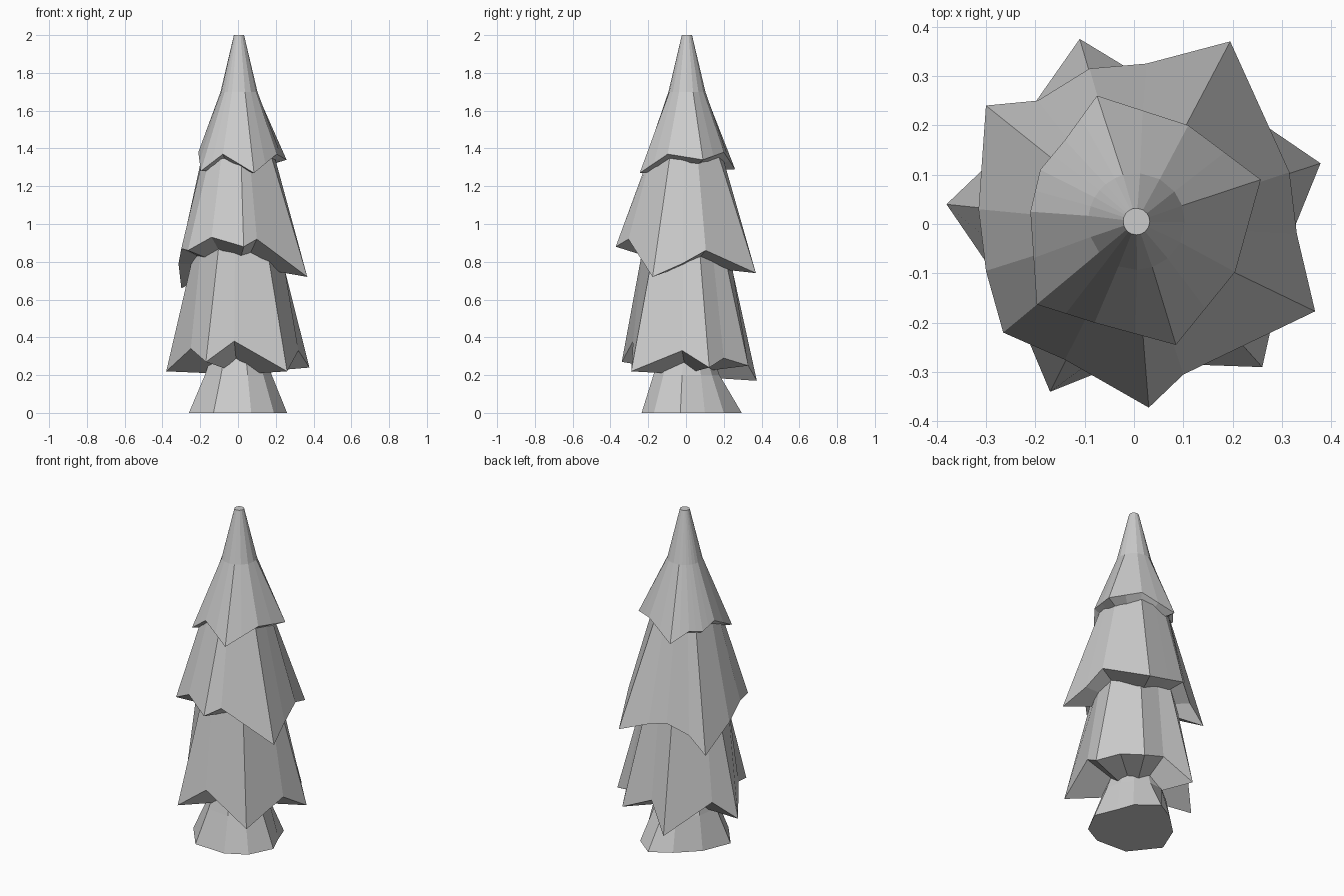
import bpy
import math

if "Cube" in bpy.data.objects:
    bpy.data.objects.remove(bpy.data.objects["Cube"])


def loft(name, rings, cap_start=False, cap_end=False):
    """Skin matching closed rings with flat quads."""
    n = len(rings[0])
    verts = [p for ring in rings for p in ring]
    faces = []
    for r in range(len(rings) - 1):
        a, b = r * n, (r + 1) * n
        for i in range(n):
            j = (i + 1) % n
            faces.append((a + i, a + j, b + j, b + i))
    if cap_start:
        faces.append(tuple(reversed(range(n))))
    if cap_end:
        last = (len(rings) - 1) * n
        faces.append(tuple(range(last, last + n)))
    mesh = bpy.data.meshes.new(name)
    mesh.from_pydata(verts, [], faces)
    mesh.update()
    obj = bpy.data.objects.new(name, mesh)
    bpy.context.collection.objects.link(obj)
    return obj


def round_ring(rim, radius, z, cx=0.0, cy=0.0):
    """Circle ring at the same angles as the rim points."""
    out = []
    for x, y, _ in rim:
        a = math.atan2(y, x)
        out.append((cx + radius * math.cos(a), cy + radius * math.sin(a), z))
    return out


def with_midpoints(rim):
    """Double the rim points so the rings above come out rounder."""
    out = []
    for p, q in zip(rim, rim[1:] + rim[:1]):
        out += [p, tuple((a + b) / 2 for a, b in zip(p, q))]
    return out


def tier(name, rim, inner, uppers, cap=False, offset=(0, 0)):
    """Star-rimmed skirt: underside ring, jagged rim, tapering wall."""
    r_in, z_in = inner
    under = [(x, y, (z_in + rz) / 2)
             for (x, y, _), (_, _, rz) in zip(round_ring(rim, r_in, z_in), rim)]
    rings = [under, rim] + [round_ring(rim, r, z, *offset) for r, z in uppers]
    loft(name, rings, cap_end=cap)


# Flared trunk with an uneven foot
foot = [(0.26, -0.03, 0), (0.205, 0.1, 0), (0.17, 0.2, 0), (0.05, 0.295, 0),
        (-0.07, 0.225, 0), (-0.19, 0.11, 0), (-0.26, -0.06, 0),
        (-0.13, -0.225, 0), (0.07, -0.235, 0), (0.19, -0.17, 0)]
loft("trunk", [foot, round_ring(foot, 0.18, 0.2), round_ring(foot, 0.145, 0.3)],
     cap_start=True)

# Lower branches
tier("lower_branches",
     [(0.378, 0.123, 0.24), (0.265, 0.2, 0.29), (0.2, 0.33, 0.25),
      (0.03, 0.29, 0.32), (-0.11, 0.375, 0.17), (-0.275, 0.14, 0.33),
      (-0.38, 0.04, 0.22), (-0.25, -0.15, 0.34), (-0.17, -0.34, 0.27),
      (-0.02, -0.28, 0.38), (0.26, -0.29, 0.22), (0.32, -0.02, 0.33)],
     (0.15, 0.2), [(0.228, 0.88)])

# Middle branches
tier("middle_branches",
     [(0.367, -0.177, 0.72), (0.33, -0.02, 0.79), (0.315, 0.105, 0.86),
      (0.195, 0.37, 0.74), (0.025, 0.325, 0.8), (-0.09, 0.315, 0.83),
      (-0.195, 0.25, 0.76), (-0.30, 0.24, 0.66), (-0.315, 0.03, 0.79),
      (-0.30, -0.095, 0.87), (-0.265, -0.22, 0.86), (-0.14, -0.275, 0.93),
      (0.03, -0.372, 0.88), (0.1, -0.305, 0.92)],
     (0.215, 0.78), [(0.185, 1.39)])

# Top branches with the pointed crown
tier("top_branches", with_midpoints(
     [(0.257, 0.09, 1.34), (0.11, 0.2, 1.38), (-0.075, 0.26, 1.29),
      (-0.14, 0.17, 1.35), (-0.19, 0.11, 1.34), (-0.21, 0.025, 1.38),
      (-0.197, -0.163, 1.28), (-0.08, -0.2, 1.37), (0.085, -0.245, 1.27),
      (0.205, -0.097, 1.37)]),
     (0.17, 1.28), [(0.098, 1.7), (0.027, 2.0)], cap=True, offset=(0.005, 0.005))
